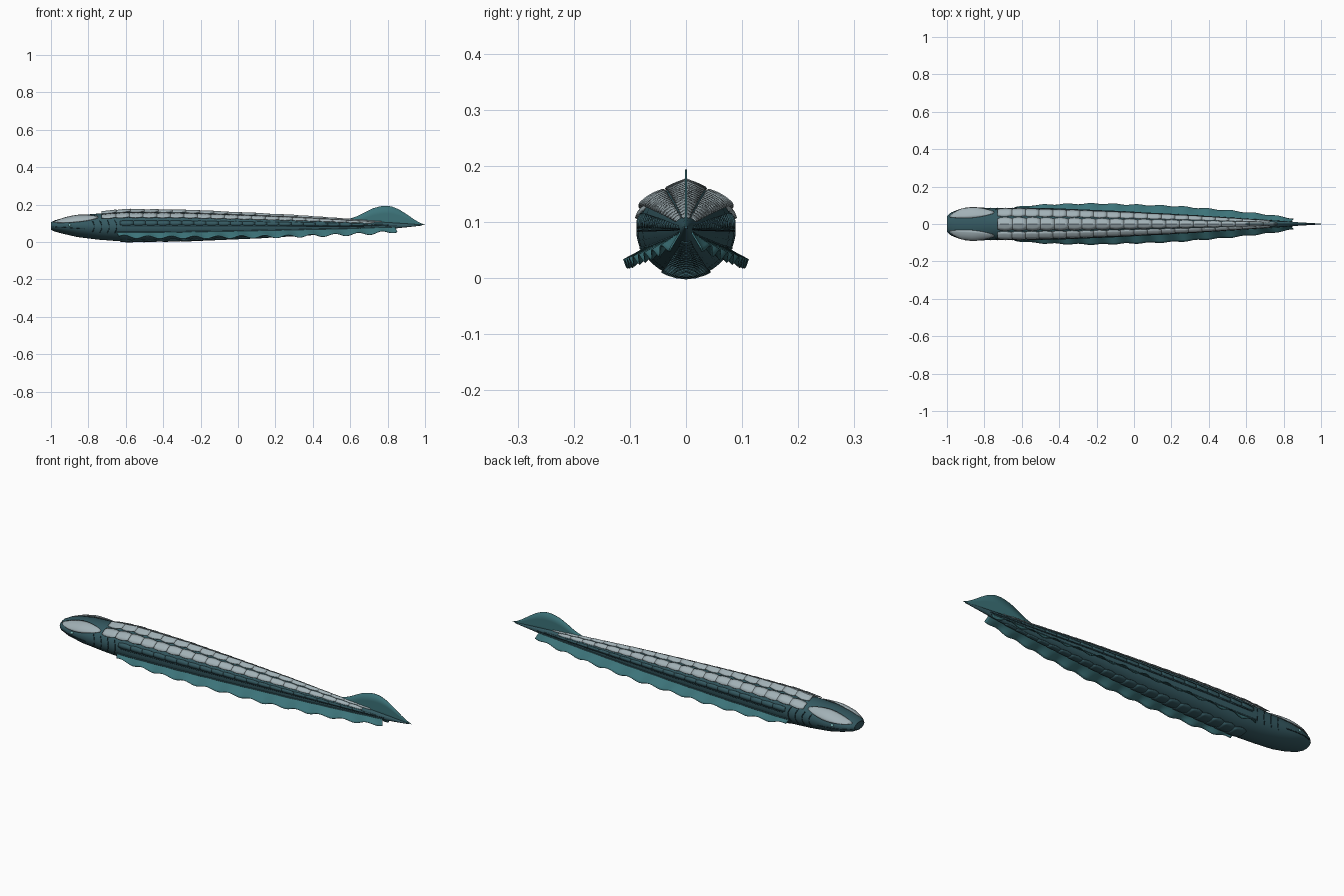
import bpy, math
from math import sin, cos, pi, radians

if "Cube" in bpy.data.objects:
    bpy.data.objects.remove(bpy.data.objects["Cube"])


def mat(name, rgb):
    m = bpy.data.materials.new(name)
    m.diffuse_color = (*rgb, 1)
    m.use_nodes = True
    m.node_tree.nodes["Principled BSDF"].inputs["Base Color"].default_value = m.diffuse_color
    return m


SKIN = mat("skin", (0.035, 0.10, 0.12))
DARK = mat("dark", (0.012, 0.035, 0.045))
FIN = mat("fin", (0.045, 0.17, 0.19))
ARMOUR = mat("armour", (0.36, 0.44, 0.47))
EYE = mat("eye", (0.25, 0.6, 0.6))

# body profile: x, half width, top z, bottom z
PROFILE = [(-1, .040, .106, .066), (-.98, .060, .116, .056), (-.93, .080, .130, .043),
           (-.86, .088, .143, .027), (-.75, .086, .152, .013), (-.6, .086, .163, .002),
           (-.3, .077, .160, .007), (0, .063, .149, .018), (.3, .047, .136, .033),
           (.6, .027, .118, .052), (.8, .014, .105, .068), (.985, .003, .093, .088)]


def interp(table, x):
    if x <= table[0][0]:
        return table[0][1:]
    for a, b in zip(table, table[1:]):
        if x <= b[0]:
            t = (x - a[0]) / (b[0] - a[0])
            return [p + (q - p) * t for p, q in zip(a[1:], b[1:])]
    return table[-1][1:]


def skin(x, deg, r=1.0):
    """Point on the body; deg measured from straight up towards +y."""
    w, top, bot = interp(PROFILE, x)
    a = radians(deg)
    return (x, w * r * sin(a), (top + bot) / 2 + (top - bot) / 2 * r * cos(a))


def make(name, verts, faces, material, angle=30, thick=0):
    me = bpy.data.meshes.new(name)
    me.from_pydata(verts, [], faces)
    me.validate()
    ob = bpy.data.objects.new(name, me)
    bpy.context.collection.objects.link(ob)
    me.materials.append(material)
    if thick:
        m = ob.modifiers.new("thickness", 'SOLIDIFY')
        m.thickness = thick
        m.offset = 0
    bpy.ops.object.select_all(action='DESELECT')
    ob.select_set(True)
    bpy.context.view_layer.objects.active = ob
    bpy.ops.object.mode_set(mode='EDIT')
    bpy.ops.mesh.select_all(action='SELECT')
    bpy.ops.mesh.normals_make_consistent()
    bpy.ops.object.mode_set(mode='OBJECT')
    bpy.ops.object.shade_smooth_by_angle(angle=radians(angle))
    return ob


def add_grid(verts, faces, rows, closed=False):
    base, n = len(verts), len(rows[0])
    for r in rows:
        verts.extend(r)
    for i in range(len(rows) - 1):
        for j in range(n if closed else n - 1):
            k = (j + 1) % n
            faces.append((base + i * n + j, base + i * n + k,
                          base + (i + 1) * n + k, base + (i + 1) * n + j))


def grid(name, rows, material, closed=False, **kw):
    v, f = [], []
    add_grid(v, f, rows, closed)
    if closed:
        n = len(rows[0])
        f += [tuple(range(n)), tuple(range(len(v) - n, len(v)))]
    return make(name, v, f, material, **kw)


def mirror(ob):
    m = ob.modifiers.new("mirror", 'MIRROR')
    m.use_axis = (False, True, False)


def tube(name, pts, radius, material, mirrored=True):
    cu = bpy.data.curves.new(name, 'CURVE')
    cu.dimensions = '3D'
    cu.bevel_depth = radius
    cu.bevel_resolution = 1
    cu.use_fill_caps = True
    s = cu.splines.new('POLY')
    s.points.add(len(pts) - 1)
    for p, c in zip(s.points, pts):
        p.co = (*c, 1)
    cu.materials.append(material)
    ob = bpy.data.objects.new(name, cu)
    bpy.context.collection.objects.link(ob)
    if mirrored:
        mirror(ob)


def span(a, b, n):
    return [a + (b - a) * i / n for i in range(n + 1)]


# body
xs = [-1, -.99, -.98, -.955, -.93, -.895, -.86, -.8] + span(-.75, .985, 40)
grid("body", [[skin(x, 360 * j / 32) for j in range(32)] for x in xs], SKIN, True)


# overlapping rows of scalloped plates: a0/a1 angles, r0/r1 lift at those edges
def plate_row(name, x0, x1, count, angs, lifts, material, mirrored):
    v, f = [], []
    step = (x1 - x0) / count
    mid = (angs[0] + angs[-1]) / 2
    for i in range(count):
        rows = []
        for t, w in ((0, .74), (.2, .9), (.5, 1), (.8, .92), (1.08, .76)):
            x = x0 + (i + t) * step
            rows.append([skin(x, mid + (a - mid) * w, r + .03 * t)
                         for a, r in zip(angs, lifts)])
        add_grid(v, f, rows)
    ob = make(name, v, f, material, thick=.003)
    if mirrored:
        mirror(ob)


plate_row("back_plates", -.73, .76, 20, [-24, -12, 0, 12, 24],
          [1.04, 1.08, 1.14, 1.08, 1.04], ARMOUR, False)
plate_row("shoulder_plates", -.73, .72, 20, [26, 36, 47, 59],
          [1.03, 1.06, 1.09, 1.12], ARMOUR, True)
plate_row("flank_plates", -.63, .80, 22, [66, 76, 86], [1.0, 1.02, 1.0], SKIN, True)
plate_row("belly_plates", -.63, .75, 22, [150, 165, 180, 195, 210],
          [1.0, 1.005, 1.01, 1.005, 1.0], SKIN, False)

# head plates: pear outline, domed over the brow
rows = []
for i in range(13):
    t = i / 12
    w = max(.05, sin(pi * t ** .8)) ** .6
    rows.append([skin(-.985 + .235 * t, 45 + (a - 45) * w,
                      1.01 + .13 * sin(pi * t) * (1 - ((a - 45) / 40) ** 2))
                 for a in span(20, 70, 6)])
mirror(grid("head_plate", rows, ARMOUR, thick=.004))

# rippled side fins: x, outer y, outer z
EDGE = [(-.65, .088, .030), (-.55, .100, .026), (-.4, .106, .025), (-.2, .109, .025),
        (.2, .096, .029), (.5, .072, .037), (.7, .050, .046), (.84, .029, .057)]
rows = []
for x in span(-.65, .84, 132):
    y1, z1 = interp(EDGE, x)
    _, y0, z0 = skin(x, 112, .92)
    wave = .0075 * sin((x + .65) * 2 * pi / .125)
    rows.append([(x + .012 * t, y0 + (y1 - y0) * t + .4 * wave * t,
                  z0 + (z1 - z0) * t + wave * t) for t in span(0, 1, 5)])
mirror(grid("side_fin", rows, FIN, thick=.003))
tube("fin_root", [skin(x, 112, 1.0) for x in span(-.65, .84, 40)], .003, SKIN)
tube("lateral_line", [skin(x, 89, 1.0) for x in span(-.62, .85, 40)], .0018, DARK)

# tail fin
TOP = [(.59, .122), (.64, .139), (.68, .160), (.72, .180), (.76, .191), (.79, .194),
       (.82, .191), (.86, .175), (.90, .150), (.94, .122), (.97, .104), (1, .092)]
rows = []
for x in span(.59, 1, 28):
    lo = interp(PROFILE, x)[2] + .004
    hi = interp(TOP, x)[0]
    rows.append([(x, 0, lo + (hi - lo) * t) for t in (0, .33, .66, 1)])
grid("tail_fin", rows, FIN, thick=.003)

# gill slits
for i in range(4):
    x = -.78 + .04 * i
    tube("gill_slit", [skin(x + .012 * sin(pi * k / 8), 62 + 7 * k, 1.0)
                       for k in range(9)], .0022, DARK)

# mouth ring and jaw line
tube("mouth", [skin(-.998, a, .85) for a in span(0, 360, 24)], .003, DARK, False)
tube("jaw_line", [skin(x, 100 + 15 * (x + 1), 1.0) for x in span(-.995, -.82, 8)], .002, DARK)

# eyes
for s in (1, -1):
    x, y, z = skin(-.9, 84, .98)
    bpy.ops.mesh.primitive_uv_sphere_add(segments=16, ring_count=8, radius=.007,
                                         location=(x, y * s, z))
    eye = bpy.context.object
    eye.name = "eye"
    eye.data.materials.append(EYE)
    bpy.ops.object.shade_smooth()
